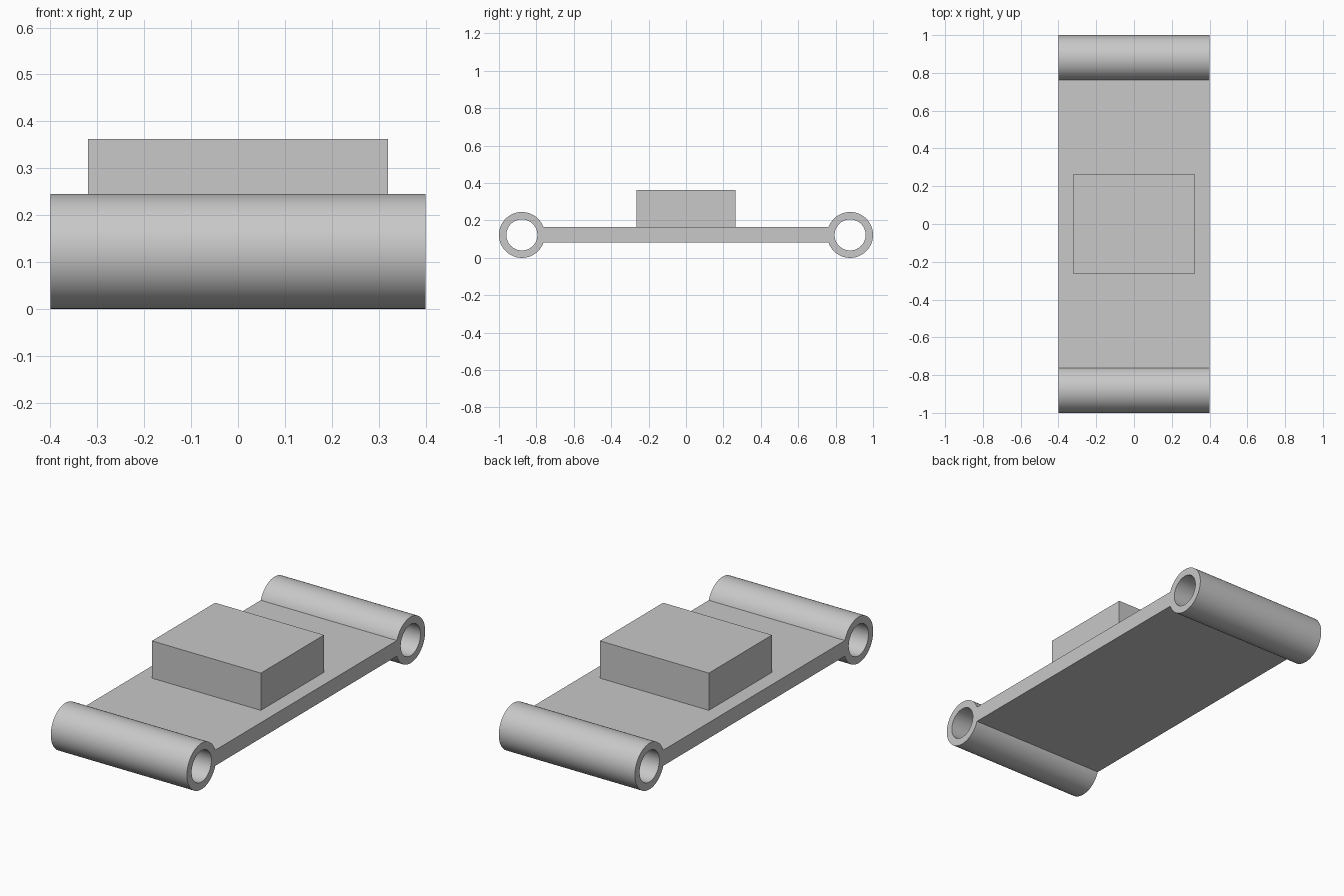
import bpy, bmesh, math

cube = bpy.data.objects.get("Cube")
if cube:
    bpy.data.objects.remove(cube, do_unlink=True)

HALF_WIDTH = 0.4
OUTER, INNER = 0.1225, 0.083
TUBE_Y = 1 - OUTER
MID_Z = OUTER
HALF_THICK = 0.0415
SEGMENTS = 96

grey = bpy.data.materials.new("light grey")
grey.use_nodes = True
colour = (0.58, 0.58, 0.58, 1)
grey.diffuse_color = colour
grey.node_tree.nodes["Principled BSDF"].inputs["Base Color"].default_value = colour


def finish(name, bm, smooth=False):
    bmesh.ops.recalc_face_normals(bm, faces=bm.faces)
    mesh = bpy.data.meshes.new(name)
    bm.to_mesh(mesh)
    bm.free()
    mesh.materials.append(grey)
    obj = bpy.data.objects.new(name, mesh)
    bpy.context.collection.objects.link(obj)
    if smooth:
        bpy.ops.object.select_all(action="DESELECT")
        obj.select_set(True)
        bpy.context.view_layer.objects.active = obj
        bpy.ops.object.shade_smooth_by_angle(angle=math.radians(30))
    return obj


def circle(bm, x, y, radius):
    steps = [2 * math.pi * i / SEGMENTS for i in range(SEGMENTS)]
    return [bm.verts.new((x, y + radius * math.cos(a), MID_Z + radius * math.sin(a)))
            for a in steps]


# Hollow tube running across the width
def tube(name, y):
    bm = bmesh.new()
    rings = [circle(bm, x, y, r) for x, r in (
        (-HALF_WIDTH, OUTER), (HALF_WIDTH, OUTER),
        (HALF_WIDTH, INNER), (-HALF_WIDTH, INNER))]
    for k, ring in enumerate(rings):
        other = rings[(k + 1) % len(rings)]
        for i in range(SEGMENTS):
            j = (i + 1) % SEGMENTS
            bm.faces.new((ring[i], ring[j], other[j], other[i]))
    return finish(name, bm, True)


tube("front_tube", -TUBE_Y)
tube("back_tube", TUBE_Y)

# Flat plate whose ends are hollowed to fit the tubes
reach = math.asin(HALF_THICK / OUTER)
arc = [reach * (i / 5 - 1) for i in range(11)]
back_end = [(TUBE_Y - OUTER * math.cos(a), MID_Z + OUTER * math.sin(a)) for a in arc]
front_end = [(-y, z) for y, z in reversed(back_end)]
bm = bmesh.new()
side = bm.faces.new([bm.verts.new((-HALF_WIDTH, y, z)) for y, z in back_end + front_end])
swept = bmesh.ops.extrude_face_region(bm, geom=[side])["geom"]
bmesh.ops.translate(bm, vec=(2 * HALF_WIDTH, 0, 0),
                    verts=[v for v in swept if isinstance(v, bmesh.types.BMVert)])
finish("plate", bm)

# Raised block standing on the plate
bottom, top = MID_Z + HALF_THICK, 0.362
bm = bmesh.new()
bmesh.ops.create_cube(bm, size=1)
bmesh.ops.scale(bm, vec=(0.64, 0.53, top - bottom), verts=bm.verts)
bmesh.ops.translate(bm, vec=(0, 0, (top + bottom) / 2), verts=bm.verts)
finish("raised_block", bm)
